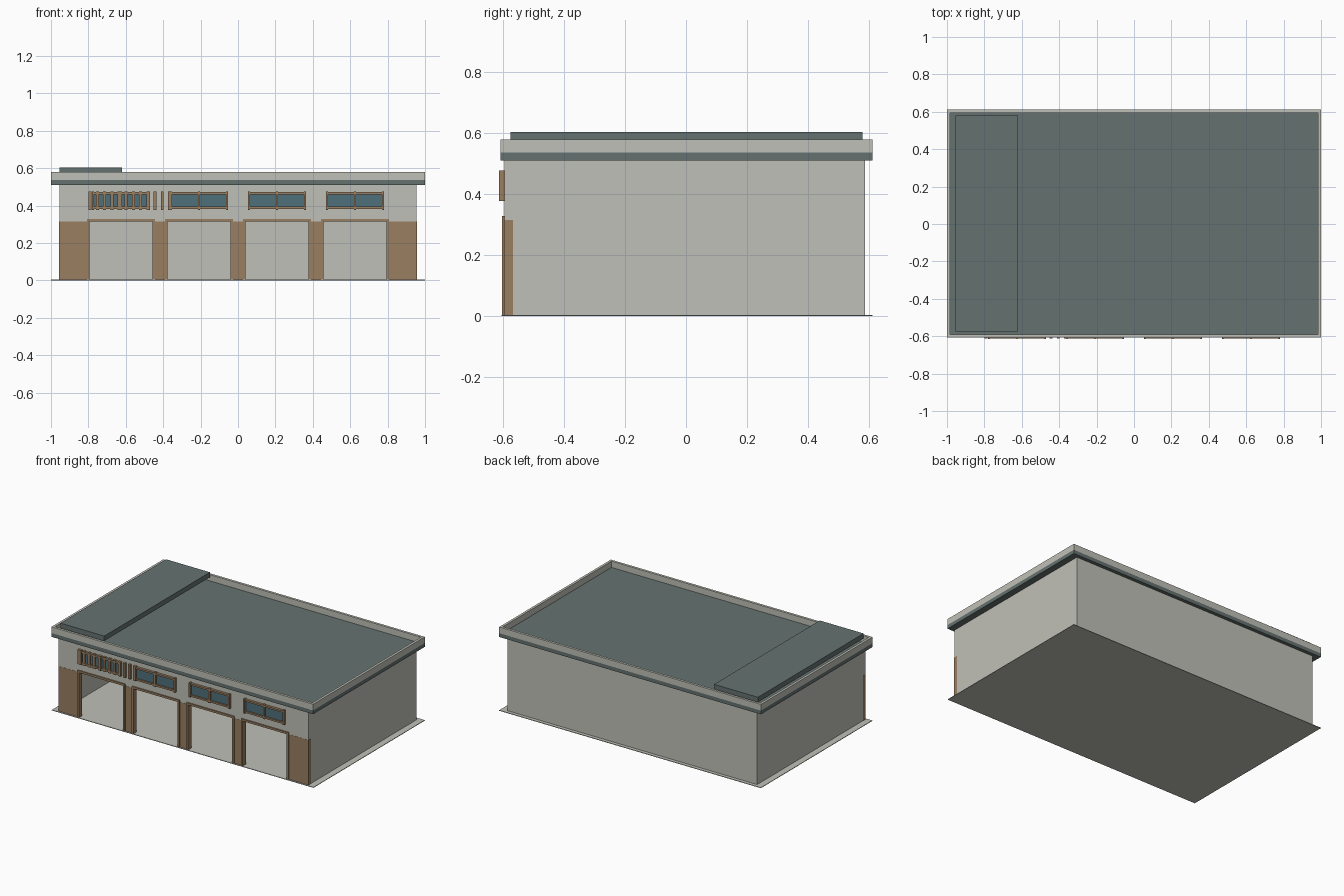
import bpy, bmesh
from mathutils import Matrix, Vector

if "Cube" in bpy.data.objects:
    bpy.data.objects.remove(bpy.data.objects["Cube"])


def material(name, r, g, b):
    m = bpy.data.materials.new(name)
    m.diffuse_color = (r, g, b, 1)
    m.use_nodes = True
    m.node_tree.nodes["Principled BSDF"].inputs["Base Color"].default_value = m.diffuse_color
    return m


WALL = material("pale_plaster", 0.53, 0.53, 0.48)
BROWN = material("brown_cladding", 0.32, 0.21, 0.12)
TEAL = material("slate_roof", 0.13, 0.17, 0.16)
GLASS = material("window_glass", 0.08, 0.16, 0.20)


def boxes(name, mat, parts):
    """One object made of boxes given as (x0, x1, y0, y1, z0, z1)."""
    bm = bmesh.new()
    for x0, x1, y0, y1, z0, z1 in parts:
        centre = Vector((x0 + x1, y0 + y1, z0 + z1)) / 2
        size = Matrix.Diagonal((x1 - x0, y1 - y0, z1 - z0, 1))
        bmesh.ops.create_cube(bm, size=1, matrix=Matrix.Translation(centre) @ size)
    mesh = bpy.data.meshes.new(name)
    bm.to_mesh(mesh)
    bm.free()
    mesh.materials.append(mat)
    ob = bpy.data.objects.new(name, mesh)
    bpy.context.collection.objects.link(ob)
    return ob


def ring(x0, x1, y0, y1, z0, z1, t):
    """Four boxes forming a rectangular wall of thickness t."""
    return [(x0, x1, y0, y0 + t, z0, z1), (x0, x1, y1 - t, y1, z0, z1),
            (x0, x0 + t, y0 + t, y1 - t, z0, z1), (x1 - t, x1, y0 + t, y1 - t, z0, z1)]


W = 0.955                                # half width of the walls
FRONT, INNER, BACK = -0.595, -0.568, 0.587
DOOR_TOP, EAVE = 0.315, 0.51
BAYS = [-0.6255, -0.2085, 0.2085, 0.6255]
HALF = 0.168                             # half width of a door opening

# Floor slab and open-bay shell
boxes("floor_slab", WALL, [(-1, 1, -0.605, 0.611, 0, 0.004)])
boxes("side_and_back_walls", WALL, [
    (-W, -W + 0.012, INNER, BACK, 0.004, EAVE),
    (W - 0.012, W, INNER, BACK, 0.004, EAVE),
    (-W + 0.012, W - 0.012, BACK - 0.012, BACK, 0.004, EAVE)])
boxes("front_upper_wall", WALL, [(-W, W, FRONT, INNER, DOOR_TOP, EAVE)])

# Brown piers between the open doorways
edges = [-W - 0.001] + [c + s * HALF for c in BAYS for s in (-1, 1)] + [W + 0.001]
boxes("front_piers", BROWN, [(edges[i], edges[i + 1], FRONT - 0.001, INNER, 0.004, DOOR_TOP)
                             for i in range(0, len(edges), 2)])

# Door frames and windows, one per bay
for i, c in enumerate(BAYS, 1):
    o = HALF + 0.0135
    boxes(f"door_frame_{i}", BROWN, [
        (c - o, c - HALF, -0.603, INNER, 0.004, 0.329),
        (c + HALF, c + o, -0.603, INNER, 0.004, 0.329),
        (c - HALF, c + HALF, -0.603, INNER, DOOR_TOP, 0.329)])
    boxes(f"window_glass_{i}", GLASS, [(c - 0.15, c + 0.15, -0.602, -0.59, 0.388, 0.468)])
    bars = [(c + x - 0.006, c + x + 0.006, -0.614, -0.59, 0.378, 0.477)
            for x in (-0.15, 0, 0.15)]
    bars += [(c - 0.15, c + 0.15, -0.612, -0.59, z, z + 0.012) for z in (0.383, 0.461)]
    boxes(f"window_frame_{i}", BROWN, bars)

# Vertical slats across the left window
boxes("window_slats", BROWN, [(x - 0.008, x + 0.008, -0.611, -0.593, 0.377, 0.477)
                              for x in [-0.79 + 0.0385 * k for k in range(12)]])

# Roof deck, parapet and raised roof panel
boxes("roof_deck", TEAL, [(-1, 1, -0.608, 0.611, EAVE, 0.536)])
boxes("parapet", WALL, ring(-1, 1, -0.608, 0.611, 0.536, 0.579, 0.017))
boxes("raised_roof_panel", TEAL, [(-W, -0.62, -0.575, 0.579, 0.57, 0.604)])
